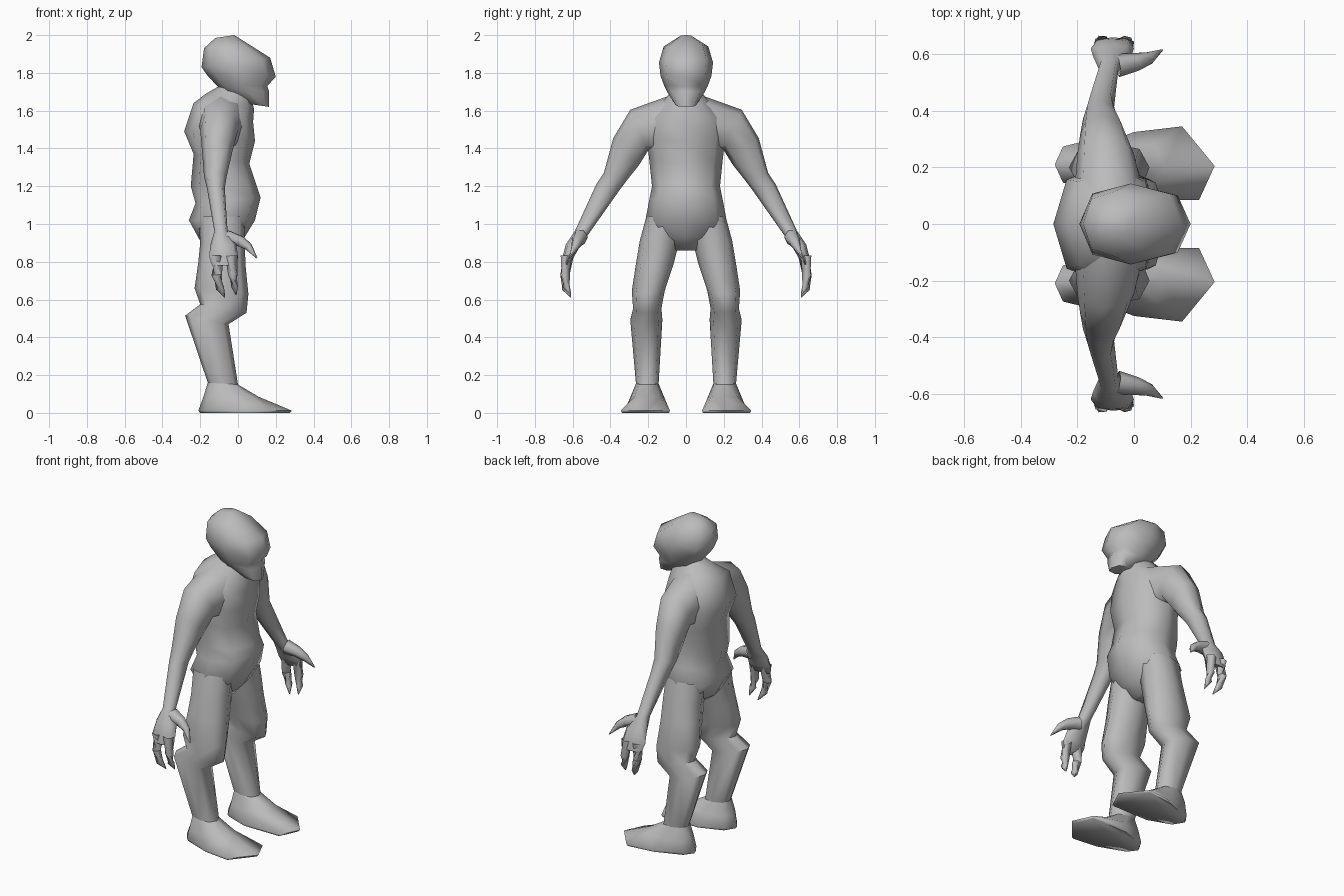
import bpy, bmesh, math
from mathutils import Vector

if "Cube" in bpy.data.objects:
    bpy.data.objects.remove(bpy.data.objects["Cube"])

grey = bpy.data.materials.new("plain grey")
grey.diffuse_color = (0.5, 0.5, 0.5, 1)
grey.use_nodes = True
grey.node_tree.nodes["Principled BSDF"].inputs["Base Color"].default_value = grey.diffuse_color


def ring(c, u, v, n=8, boxy=1.06):
    """Polygon around c with half axes u and v; diagonals slightly fuller."""
    pts = []
    for k in range(n):
        a = 2 * math.pi * k / n
        f = 1 + (boxy - 1) * abs(math.sin(2 * a))
        pts.append(c + (u * math.cos(a) + v * math.sin(a)) * f)
    return pts


def level(row):
    """Ring from a back point, a front point, the y centre and half width."""
    x0, z0, x1, z1, y, b = row
    back, front = Vector((x0, y, z0)), Vector((x1, y, z1))
    return ring((back + front) / 2, (front - back) / 2, Vector((0, b, 0)))


def slanted(row):
    """Ring from an x range, an inner (y, z) and an outer (y, z)."""
    x0, x1, yi, zi, yo, zo = row
    inner, outer = Vector((0, yi, zi)), Vector((0, yo, zo))
    mid = (inner + outer) / 2 + Vector(((x0 + x1) / 2, 0, 0))
    return ring(mid, Vector(((x1 - x0) / 2, 0, 0)), (outer - inner) / 2)


def loft(name, rings, mirror=False, cap_start=False, cap_end=False):
    bm = bmesh.new()
    vs = [[bm.verts.new(p) for p in r] for r in rings]
    n = len(vs[0])
    for a, b in zip(vs, vs[1:]):
        for k in range(n):
            j = (k + 1) % n
            bm.faces.new((a[k], a[j], b[j], b[k]))
    if cap_start:
        bm.faces.new(vs[0])
    if cap_end:
        bm.faces.new(vs[-1])
    bmesh.ops.recalc_face_normals(bm, faces=bm.faces)
    # open lofts: make sure the faces point away from the middle line
    f = bm.faces[:][0]
    mid = sum((Vector(p) for p in rings[0] + rings[1]), Vector()) / (2 * n)
    if f.normal.dot(f.calc_center_median() - mid) < 0:
        bmesh.ops.reverse_faces(bm, faces=bm.faces)
    for f in bm.faces:
        f.smooth = True
    me = bpy.data.meshes.new(name)
    bm.to_mesh(me)
    bm.free()
    me.materials.append(grey)
    me.set_sharp_from_angle(angle=math.radians(65))
    ob = bpy.data.objects.new(name, me)
    bpy.context.collection.objects.link(ob)
    if mirror:
        m = ob.modifiers.new("mirror", "MIRROR")
        m.use_axis = (False, True, False)
        m.use_mirror_merge = False
    return ob


def digit(name, path):
    """Tapered claw-like digit along (x, y, z, radius) points."""
    pts = [Vector(p[:3]) for p in path]
    rings = []
    for i, p in enumerate(path):
        d = pts[min(i + 1, len(pts) - 1)] - pts[max(i - 1, 0)]
        q = d.to_track_quat('Z', 'Y')
        rings.append(ring(pts[i], q @ Vector((p[3], 0, 0)),
                          q @ Vector((0, p[3], 0)), 6, 1))
    loft(name, rings, True, False, True)


# head
loft("head", [level(r) for r in (
    (-.12, 1.985, -.02, 2.0, 0, .035),
    (-.18, 1.93, .06, 1.95, 0, .118),
    (-.193, 1.83, .17, 1.88, 0, .143),
    (-.165, 1.79, .20, 1.78, 0, .135),
    (-.11, 1.73, .155, 1.73, 0, .115),
    (-.08, 1.70, .165, 1.70, 0, .10),
    (.03, 1.64, .165, 1.62, 0, .055))], False, True, True)

# neck and trunk
loft("torso", [level(r) for r in (
    (-.10, 1.73, .07, 1.66, 0, .085),
    (-.17, 1.69, .085, 1.61, 0, .12),
    (-.235, 1.64, .08, 1.54, 0, .20),
    (-.285, 1.49, .09, 1.44, 0, .21),
    (-.235, 1.37, .06, 1.32, 0, .195),
    (-.25, 1.20, .10, 1.20, 0, .18),
    (-.225, 1.11, .12, 1.14, 0, .195),
    (-.26, 1.02, .09, 1.02, 0, .215),
    (-.20, .91, .035, .93, 0, .17),
    (-.13, .86, -.03, .86, 0, .06))], False, False, True)

# arm and palm
loft("arm", [slanted(r) for r in (
    (-.21, .03, .14, 1.38, .10, 1.675),
    (-.20, .00, .20, 1.39, .295, 1.605),
    (-.19, -.03, .25, 1.31, .385, 1.455),
    (-.18, -.06, .31, 1.235, .435, 1.27),
    (-.165, -.07, .355, 1.175, .475, 1.21),
    (-.125, -.055, .51, .955, .587, .965),
    (-.145, -.01, .55, .90, .637, .89),
    (-.153, .0, .585, .84, .655, .82),
    (-.14, -.005, .61, .79, .66, .78))], True, False, True)

# fingers and thumb
digit("rear_finger", ((-.11, .63, .83, .036), (-.113, .64, .73, .028),
                      (-.095, .637, .66, .022), (-.07, .61, .612, .003)))
digit("front_finger", ((-.035, .63, .83, .034), (-.027, .64, .73, .026),
                       (-.018, .635, .67, .02), (-.01, .61, .625, .003)))
digit("thumb", ((-.06, .56, .93, .042), (.01, .573, .91, .032),
                (.055, .587, .88, .022), (.10, .615, .82, .003)))

# leg with bent knee
ankle = (-.16, .16, 0, .15, .205, .06)
loft("leg", [level(r) for r in (
    (-.21, 1.04, .04, 1.04, .11, .10),
    (-.20, .90, .035, .92, .14, .105),
    (-.21, .80, .04, .78, .165, .10),
    (-.23, .66, .055, .63, .20, .087),
    (-.20, .575, .045, .53, .205, .075),
    (-.28, .515, -.05, .47, .21, .085),
    ankle)], True)

# foot: ankle ring flaring out to a broad sole
outline = ((.285, .205), (.17, .345), (0, .325), (-.17, .26),
           (-.21, .205), (-.17, .14), (-.02, .085), (.23, .085))
instep = level((-.185, .08, .11, .085, .205, .09))
loft("foot", [level(ankle), instep,
              [Vector((x, y, .012)) for x, y in outline],
              [Vector((.02 + (x - .02) * .96, .21 + (y - .21) * .96, 0))
               for x, y in outline]], True, False, True)
